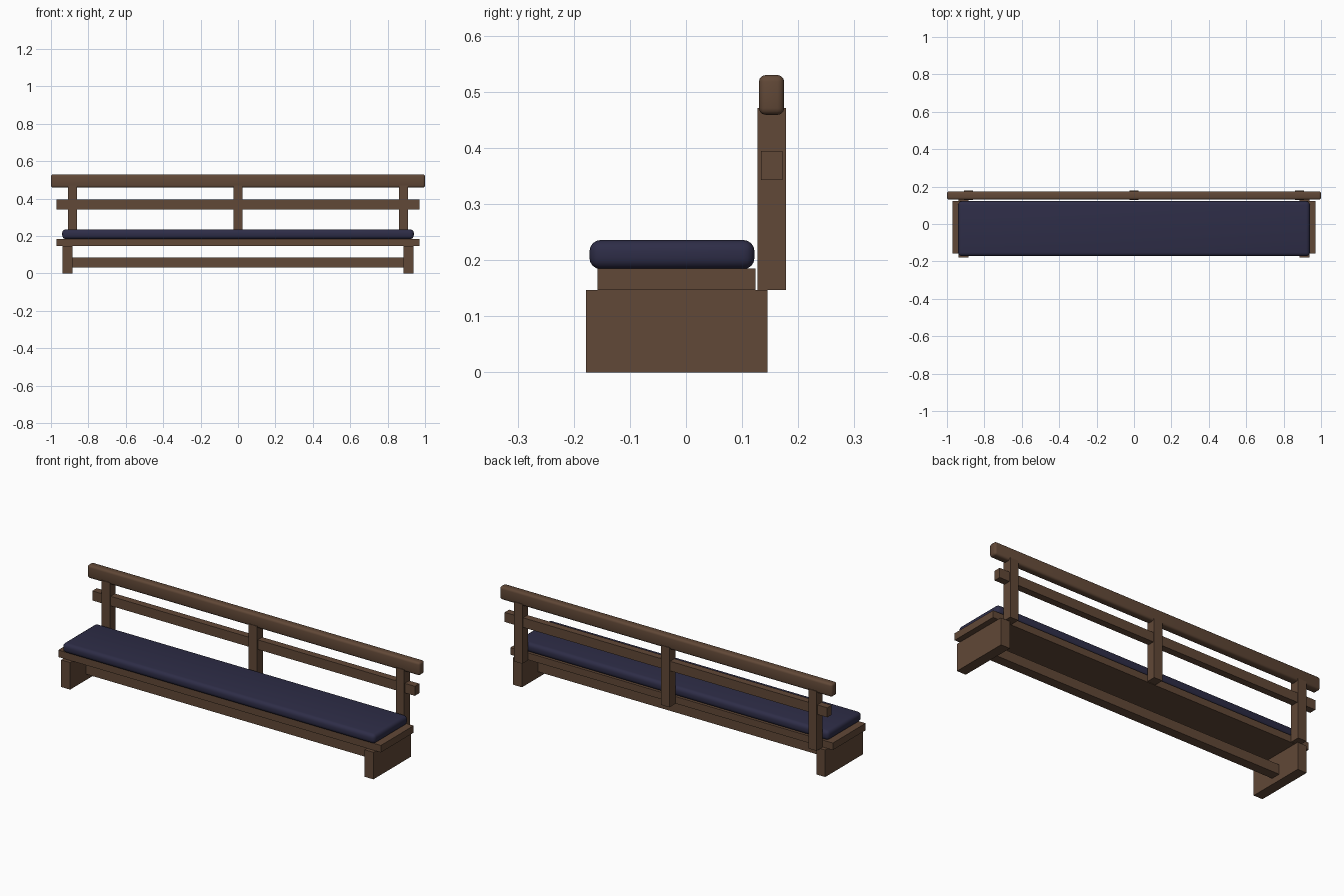
import bpy, math

cube = bpy.data.objects.get("Cube")
if cube:
    bpy.data.objects.remove(cube, do_unlink=True)


def material(name, rgb):
    m = bpy.data.materials.new(name)
    m.use_nodes = True
    m.diffuse_color = (*rgb, 1)
    m.node_tree.nodes["Principled BSDF"].inputs["Base Color"].default_value = (*rgb, 1)
    return m


wood = material("brown wood", (0.12, 0.065, 0.038))
fabric = material("navy fabric", (0.027, 0.026, 0.063))


def box(name, xs, ys, zs, mat, bevel=0, segments=3):
    """Box spanning the given ranges, with optional rounded edges."""
    spans = (xs, ys, zs)
    bpy.ops.mesh.primitive_cube_add(size=1, location=[(a + b) / 2 for a, b in spans])
    ob = bpy.context.object
    ob.name = name
    ob.scale = [b - a for a, b in spans]
    bpy.ops.object.transform_apply(location=False, rotation=False, scale=True)
    ob.data.materials.append(mat)
    if bevel:
        mod = ob.modifiers.new("rounding", "BEVEL")
        mod.width = bevel
        mod.segments = segments
        bpy.ops.object.modifier_apply(modifier=mod.name)
        bpy.ops.object.shade_smooth_by_angle(angle=math.radians(40))
    return ob


# Base: slab legs joined by a central stretcher
for side, x in (("left", 0.912), ("right", -0.912)):
    box(side + "_leg", (x - 0.027, x + 0.027), (-0.178, 0.145), (0, 0.147), wood)
box("stretcher", (-0.89, 0.89), (-0.043, 0.009), (0.033, 0.085), wood)

# Seat plank and cushion
box("seat", (-0.97, 0.97), (-0.158, 0.124), (0.147, 0.185), wood)
box("cushion", (-0.94, 0.94), (-0.172, 0.122), (0.184, 0.236), fabric, 0.02, 4)

# Backrest: three posts, a middle rail and a rounded top rail
for side, x in (("left", 0.885), ("middle", 0), ("right", -0.885)):
    box(side + "_post", (x - 0.025, x + 0.025), (0.127, 0.178), (0.147, 0.471), wood)
box("middle_rail", (-0.97, 0.97), (0.134, 0.172), (0.343, 0.395), wood)
box("top_rail", (-1, 1), (0.13, 0.175), (0.459, 0.53), wood, 0.012)
